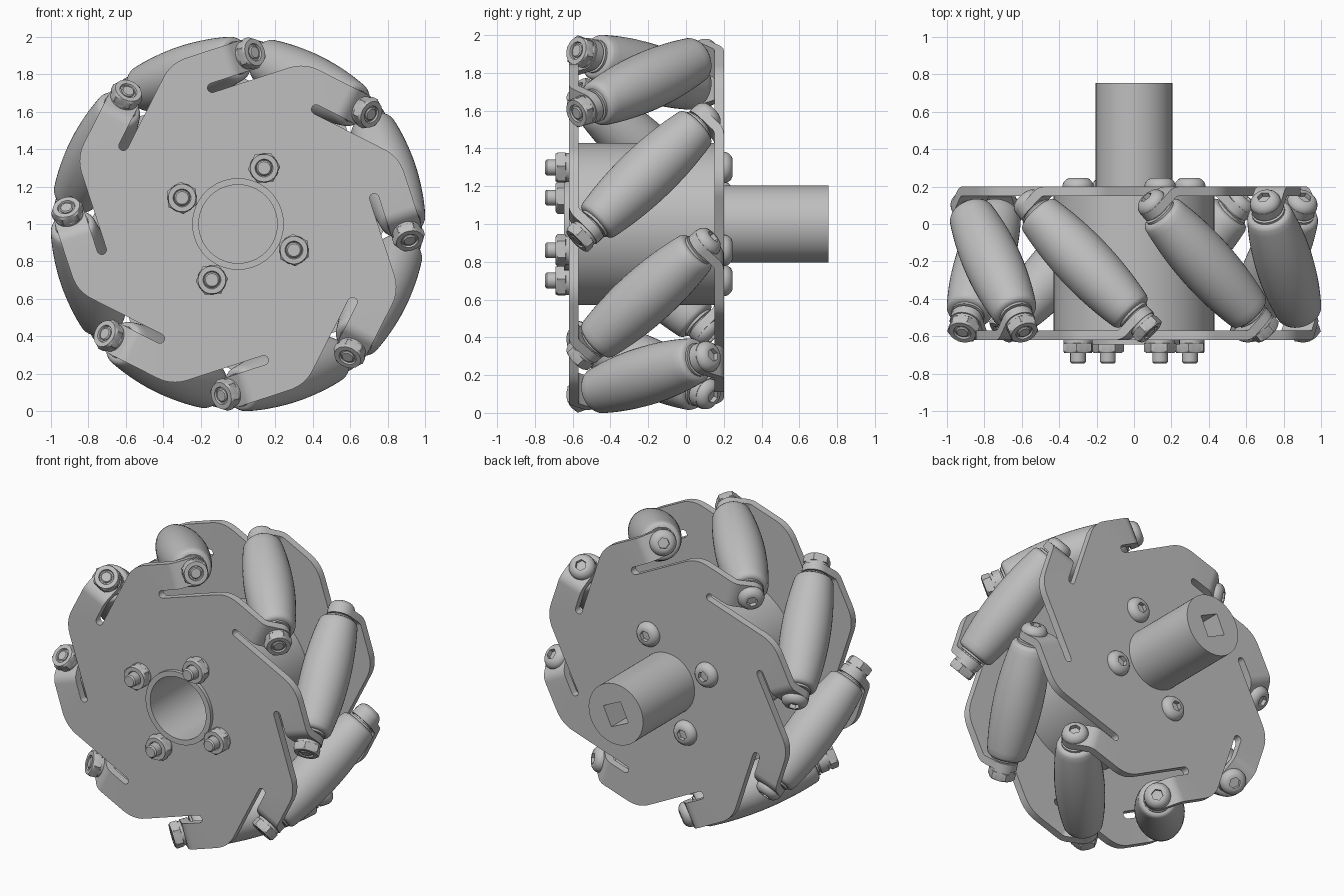
import bpy, bmesh
from math import sin, cos, pi, sqrt, radians, atan2, hypot
from mathutils import Vector, Matrix

if "Cube" in bpy.data.objects:
    bpy.data.objects.remove(bpy.data.objects["Cube"])

grey = bpy.data.materials.new("mid grey")
grey.use_nodes = True
grey.diffuse_color = (0.52, 0.52, 0.52, 1)
grey.node_tree.nodes["Principled BSDF"].inputs["Base Color"].default_value = grey.diffuse_color

COUNT = 8                      # rollers round the wheel
STEP = 2 * pi / COUNT
FIRST = radians(18.1)          # angle of the first roller's middle
MID = Vector((0, -0.21, 1))    # wheel centre between the plates
Y = Vector((0, 1, 0))
AXIS_R = 0.845                 # distance of roller axes from the wheel axis
PLATE_Y = -0.385               # plate middle, measured from MID
THICK = 0.05
TAB_S = 0.43                   # tab position along the roller axis


def radial(a):
    return Vector((cos(a), 0, sin(a)))


def tangent(a):
    return Vector((sin(a), 0, -cos(a)))


def finish(mesh):
    mesh.shade_smooth()
    mesh.set_sharp_from_angle(angle=radians(32))


def add_object(name, mesh, matrix=Matrix()):
    obj = bpy.data.objects.new(name, mesh)
    obj.matrix_world = matrix
    bpy.context.collection.objects.link(obj)
    return obj


def lathe(name, profile, segs=24):
    """Turn (radius, height[, sides]) points round z; sides gives a polygon ring."""
    bm = bmesh.new()
    rings = []
    for radius, height, *sides in profile:
        ring = []
        for i in range(segs):
            a = 2 * pi * i / segs
            r = radius
            if sides:
                half = pi / sides[0]
                r *= cos(half) / cos(a % (2 * half) - half)
            ring.append(bm.verts.new((r * cos(a), r * sin(a), height)))
        rings.append(ring)
    for lower, upper in zip(rings, rings[1:]):
        for i in range(segs):
            j = (i + 1) % segs
            bm.faces.new((lower[i], lower[j], upper[j], upper[i]))
    bm.faces.new(rings[0][::-1])
    bm.faces.new(rings[-1])
    bmesh.ops.recalc_face_normals(bm, faces=bm.faces)
    mesh = bpy.data.meshes.new(name)
    bm.to_mesh(mesh)
    bm.free()
    mesh.materials.append(grey)
    finish(mesh)
    return mesh


def frame(origin, z, x):
    """Matrix whose local z runs along z and local x along x."""
    z = z.normalized()
    x = x.normalized()
    y = z.cross(x)
    m = Matrix((x, y, z)).transposed().to_4x4()
    m.translation = origin
    return m


def plate(name, side, hole):
    """Toothed plate with one bent tab per roller; side is 1 front, -1 rear."""
    slot, inner, outer = 0.71, 0.76, 0.93
    half_w = (outer - inner) / 2
    bend_r, bend = 0.06, pi / 4
    tab_t = TAB_S / sqrt(2)
    tab_y = PLATE_Y + tab_t
    tab_y = -tab_t - PLATE_Y                    # depth of the tab below the plate
    bend_t = tab_t - tab_y - bend_r * (sqrt(2) - 1)
    corner = Vector((outer, (outer * sqrt(2) - 2 * slot) / sqrt(2)))

    # rounded tooth corner
    def round_corner(f):
        d = 0.09
        a = corner - Vector((1, 1)).normalized() * d
        b = corner + Vector((0, d))
        return a * (1 - f) ** 2 + corner * 2 * f * (1 - f) + b * f * f

    def to_next(p):
        return Vector((p.x - p.y, p.x + p.y)) / sqrt(2)

    early = [to_next(round_corner(i / 8)) for i in range(5)]
    late = [round_corner(i / 8) for i in range(4, 9)]
    gap = (inner - slot) / 2
    slot_arc = [Vector((slot + gap + gap * cos(a), 0.07 + gap - gap * sin(a)))
                for a in (pi * i / 8 for i in range(9))]
    start = atan2(late[0].y, late[0].x)
    bore = [Vector((hole * cos(start + STEP * i / 8), hole * sin(start + STEP * i / 8)))
            for i in range(8, -1, -1)]
    outline = late + [Vector((outer, bend_t)), Vector((inner, bend_t))] + slot_arc + early + bore

    bm = bmesh.new()
    for k in range(COUNT):
        phi = FIRST - side * STEP * k

        def vert(u, t, depth=0):
            return bm.verts.new(radial(phi) * u + tangent(phi) * t * side
                                + Y * (PLATE_Y + depth) * side)
        bm.faces.new([vert(p.x, p.y) for p in outline])
        # bend, then the round tab end square to the roller
        rows = [(bend_t + bend_r * sin(a), bend_r * (1 - cos(a)))
                for a in (bend * i / 5 for i in range(6))] + [(tab_t, tab_y)]
        strip = [(vert(outer, t, d), vert(inner, t, d)) for t, d in rows]
        for (a, b), (c, d) in zip(strip, strip[1:]):
            bm.faces.new((a, b, d, c))
        tip = [vert(AXIS_R + half_w * cos(a), tab_t + half_w * sin(a) / sqrt(2),
                    tab_y + half_w * sin(a) / sqrt(2))
               for a in (pi * i / 12 for i in range(13))]
        bm.faces.new(tip)
    bmesh.ops.remove_doubles(bm, verts=bm.verts, dist=0.0005)
    bmesh.ops.recalc_face_normals(bm, faces=bm.faces)
    mesh = bpy.data.meshes.new(name)
    bm.to_mesh(mesh)
    bm.free()
    mesh.materials.append(grey)
    obj = add_object(name, mesh, Matrix.Translation(MID))
    mod = obj.modifiers.new("thickness", "SOLIDIFY")
    mod.thickness, mod.offset = THICK, 0
    bpy.context.view_layer.objects.active = obj
    bpy.ops.object.modifier_apply(modifier=mod.name)
    finish(obj.data)


plate("front_plate", 1, 0.235)
plate("rear_plate", -1, 0.19)

# Hub with its open front collar, and the drive shaft with a square socket
centre = Vector((0, 0, 1))
hub = lathe("hub", [(0.43, -0.15), (0.43, 0.58), (0.245, 0.58), (0.245, 0.645),
                    (0.21, 0.645), (0.21, -0.1)], 64)
add_object("hub", hub, frame(centre, -Y, radial(0)))
shaft = lathe("drive_shaft", [(0.205, 0.13), (0.205, 0.755), (0.1, 0.755, 4), (0.1, 0.5, 4)], 64)
add_object("drive_shaft", shaft, frame(centre, Y, radial(radians(20))))

# Shared hardware, each standing on its seat at local z = 0
nut = lathe("nut", [(0.078, 0), (0.078, 0.016), (0.087, 0.018, 6), (0.087, 0.06, 6),
                    (0.074, 0.07), (0.048, 0.07), (0.044, 0.06)])
stud = lathe("stud", [(0.042, 0), (0.042, 0.117), (0.034, 0.126)])
short_stud = lathe("short_stud", [(0.036, 0), (0.036, 0.074), (0.03, 0.08)])
head = lathe("button_head", [(0.083, 0), (0.083, 0.01), (0.076, 0.026), (0.062, 0.04),
                             (0.046, 0.047), (0.036, 0.047, 6), (0.036, 0.02, 6)])
spacer = lathe("spacer", [(0.09, 0), (0.09, 0.02), (0.07, 0.022), (0.07, 0.045)])

# Barrel roller whose outline completes the wheel's circle
barrel = [(sqrt(1 - s * s / 2) - AXIS_R, s) for s in (0.36 * i / 10 for i in range(-10, 11))]
ends = [(0.114, 0.374), (0.1, 0.382)]
body = lathe("roller", [(r, -s) for r, s in ends[::-1]] + barrel + ends, 40)

for k in range(COUNT):
    phi = FIRST + STEP * k
    out = radial(phi)
    axis = (tangent(phi) - Y).normalized()
    mid = MID + out * AXIS_R
    seat = TAB_S + THICK / 2
    add_object(f"roller_{k}", body, frame(mid, axis, out))
    add_object(f"roller_nut_{k}", nut, frame(mid + axis * seat, axis, out))
    add_object(f"roller_stud_{k}", short_stud, frame(mid + axis * (seat - 0.01), axis, out))
    add_object(f"roller_screw_head_{k}", head, frame(mid - axis * seat, -axis, out))
    for end, d in (("front", axis), ("rear", -axis)):
        add_object(f"{end}_spacer_{k}", spacer, frame(mid + d * 0.375, d, out))

# Four through bolts clamping the plates to the hub
for k in range(4):
    spoke = radial(radians(65) + k * pi / 2)
    seat = centre + spoke * 0.33
    add_object(f"hub_nut_{k}", nut, frame(seat - Y * 0.62, -Y, spoke))
    add_object(f"hub_stud_{k}", stud, frame(seat - Y * 0.62, -Y, spoke))
    add_object(f"hub_bolt_head_{k}", head, frame(seat + Y * 0.2, Y, spoke))
